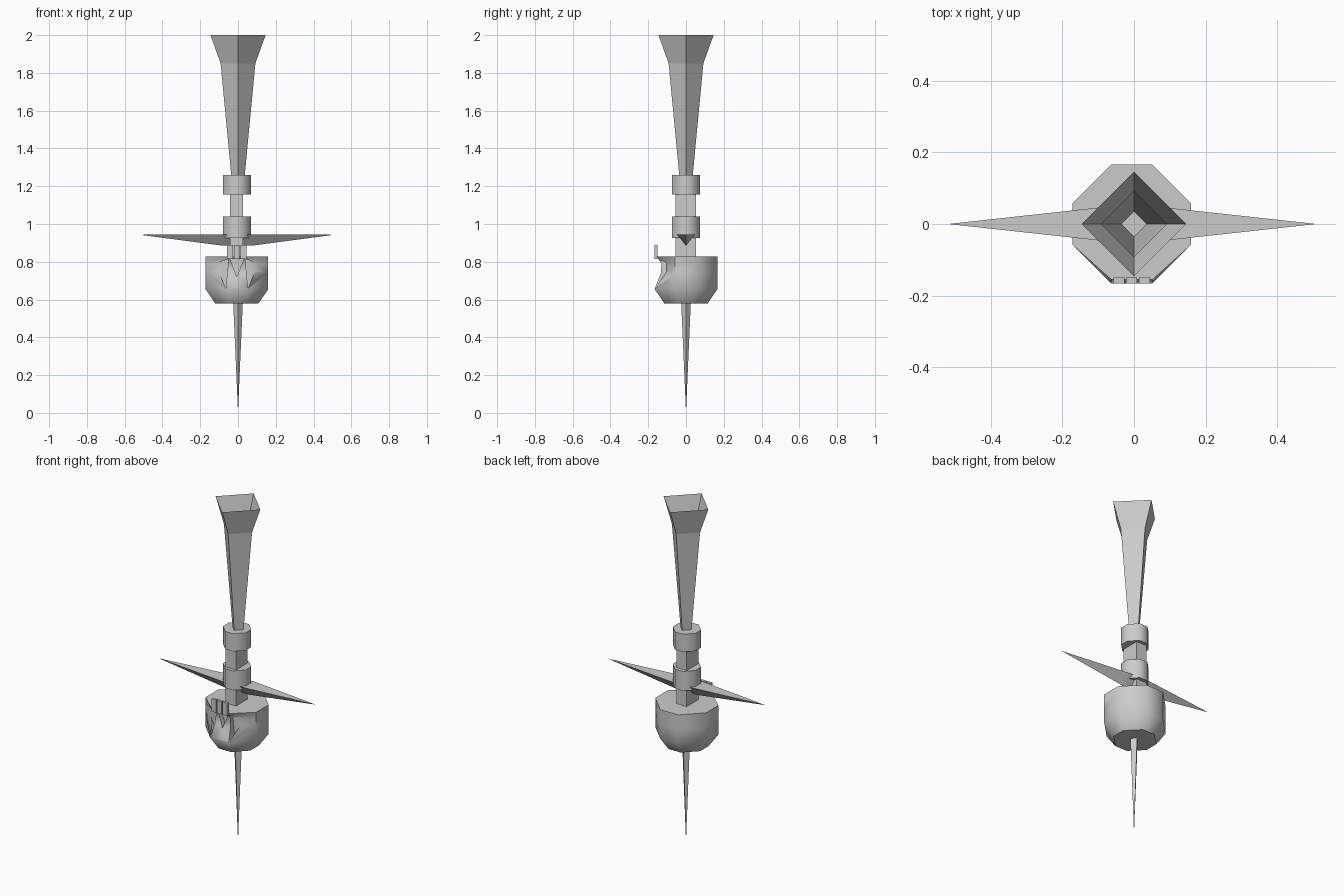
import bpy, bmesh

if "Cube" in bpy.data.objects:
    bpy.data.objects.remove(bpy.data.objects["Cube"])

CX = -0.006  # the collars and head sit very slightly off the axis


def mesh_object(name, bm, smooth=None):
    bmesh.ops.recalc_face_normals(bm, faces=bm.faces)
    me = bpy.data.meshes.new(name)
    bm.to_mesh(me)
    bm.free()
    ob = bpy.data.objects.new(name, me)
    bpy.context.collection.objects.link(ob)
    if smooth:
        bpy.ops.object.select_all(action='DESELECT')
        bpy.context.view_layer.objects.active = ob
        ob.select_set(True)
        bpy.ops.object.shade_smooth_by_angle(angle=smooth)
    return ob


def loft(name, rings, cap_start=True, cap_end=True, smooth=None):
    bm = bmesh.new()
    loops = [[bm.verts.new(p) for p in ring] for ring in rings]
    n = len(loops[0])
    for a, b in zip(loops, loops[1:]):
        for i in range(n):
            j = (i + 1) % n
            bm.faces.new((a[i], a[j], b[j], b[i]))
    if cap_start:
        bm.faces.new(loops[0][::-1])
    if cap_end:
        bm.faces.new(loops[-1])
    return mesh_object(name, bm, smooth)


def diamond(r, z):
    return [(r, 0, z), (0, r, z), (-r, 0, z), (0, -r, z)]


def octagon(r, z, front=None):
    # chamfered square; front limits how far it reaches towards -y
    c = r * 0.35
    pts = [(r, -c), (r, c), (c, r), (-c, r), (-r, c), (-r, -c), (-c, -r), (c, -r)]
    lim = -r if front is None else front
    return [(CX + x, max(y, lim), z) for x, y in pts]


def box(name, x0, x1, y0, y1, z0, z1):
    ring = lambda z: [(x0, y0, z), (x1, y0, z), (x1, y1, z), (x0, y1, z)]
    return loft(name, [ring(z0), ring(z1)])


# Flared open upper shaft
loft("flared_shaft", [diamond(0.035, 1.25), diamond(0.092, 1.85), diamond(0.146, 2.0)],
     cap_start=False, cap_end=False)

# Inner rod linking the collars and head
box("inner_rod", CX - 0.036, CX + 0.032, -0.055, 0.053, 0.80, 1.2)

# Two octagonal collars
for name, z0, z1 in (("lower_collar", 0.925, 1.04), ("upper_collar", 1.155, 1.26)):
    loft(name, [octagon(0.074, z0), octagon(0.074, z1)], smooth=0.9)

# Triangular crossguard, one tapered arm each way
bm = bmesh.new()
mid = [[bm.verts.new((x, y, z)) for y, z in ((-0.048, 0.945), (0.048, 0.945), (0, 0.885))]
       for x in (-0.08, 0.07)]
for k, tip_x in ((0, -0.52), (1, 0.51)):
    tip = bm.verts.new((tip_x, 0, 0.943))
    for i in range(3):
        bm.faces.new((mid[k][i], mid[k][(i + 1) % 3], tip))
for i in range(3):
    j = (i + 1) % 3
    bm.faces.new((mid[0][i], mid[0][j], mid[1][j], mid[1][i]))
mesh_object("crossguard", bm)

# Upside-down skull-like head with a recessed front
head = loft("head", [octagon(0.115, 0.58), octagon(0.166, 0.655),
                     octagon(0.166, 0.74, -0.133), octagon(0.166, 0.79, -0.13),
                     octagon(0.166, 0.827, -0.155)])

# Eye sockets and nose cut as triangular notches
notches = [((-0.12, 0.79), (-0.065, 0.66), (-0.05, 0.815)),
           ((0.108, 0.79), (0.053, 0.66), (0.038, 0.815)),
           ((-0.042, 0.815), (-0.006, 0.72), (0.03, 0.815))]
for i, tri in enumerate(notches):
    cutter = loft("notch_cutter", [[(x, y, z) for x, z in tri] for y in (-0.25, -0.105)])
    mod = head.modifiers.new("notch", 'BOOLEAN')
    mod.operation = 'DIFFERENCE'
    mod.solver = 'EXACT'
    mod.object = cutter
    bpy.ops.object.select_all(action='DESELECT')
    bpy.context.view_layer.objects.active = head
    head.select_set(True)
    bpy.ops.object.modifier_apply(modifier=mod.name)
    bpy.data.objects.remove(cutter)
bpy.ops.object.shade_smooth_by_angle(angle=0.9)

# Three flat teeth on the front rim
for i in range(3):
    x = CX - 0.052 + i * 0.036
    box(f"tooth_{i + 1}", x, x + 0.031, -0.166, -0.15, 0.815, 0.89)

# Long thin spike below the head
bm = bmesh.new()
base = [bm.verts.new(p) for p in diamond(0.027, 0.62)]
tip = bm.verts.new((0, 0, 0))
for i in range(4):
    bm.faces.new((base[i], base[(i + 1) % 4], tip))
bm.faces.new(base)
mesh_object("spike", bm)
